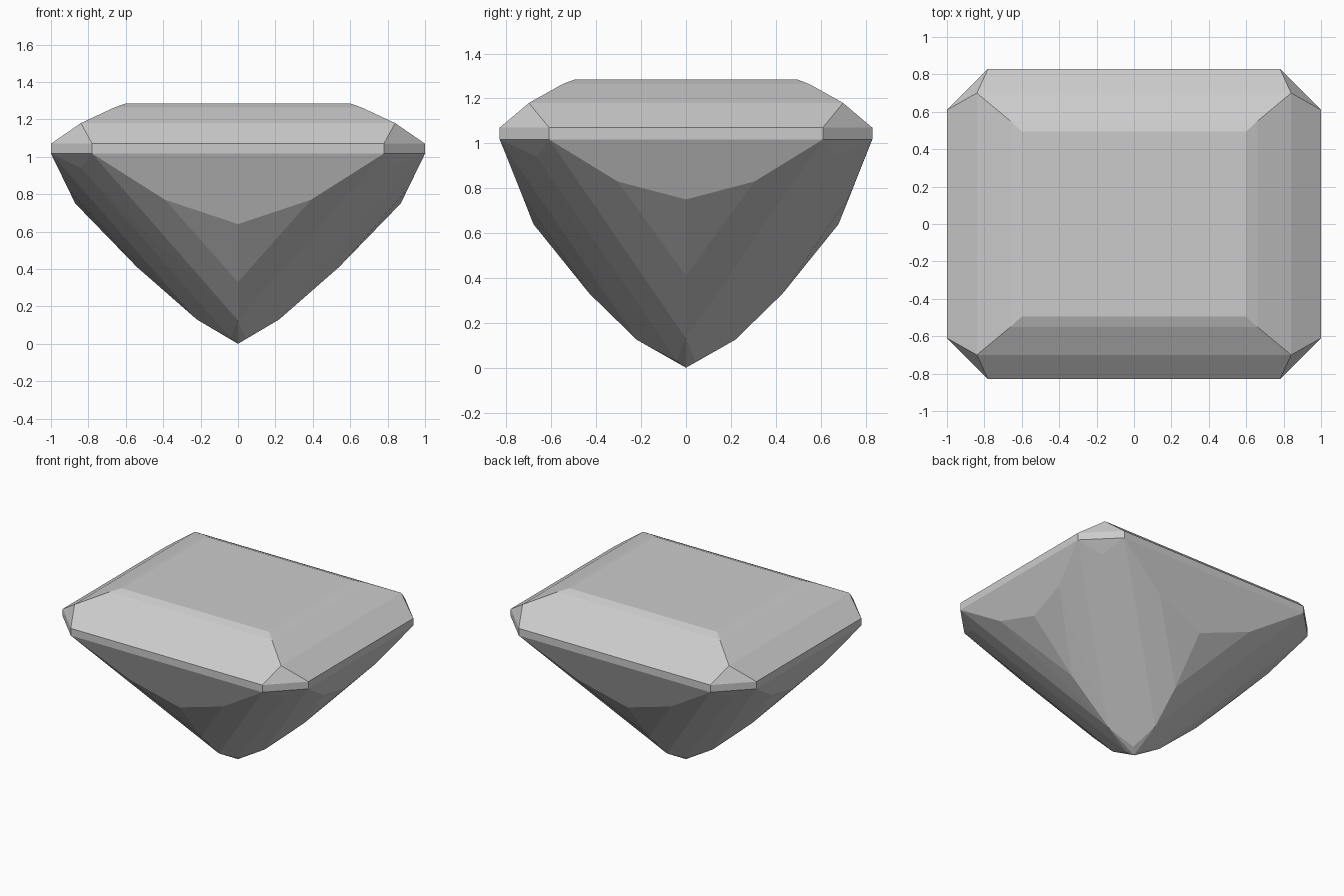
import bpy
import bmesh
import math

cube = bpy.data.objects.get("Cube")
if cube:
    bpy.data.objects.remove(cube, do_unlink=True)

# One grey stone material
grey = bpy.data.materials.new("stone_grey")
grey.use_nodes = True
grey.diffuse_color = (0.6, 0.6, 0.6, 1)
grey.node_tree.nodes["Principled BSDF"].inputs["Base Color"].default_value = (0.6, 0.6, 0.6, 1)

# Facet corners of one quarter of the stone
table_and_crown = [(0.60, 0.495, 1.285), (0.66, 0.55, 1.264), (0.84, 0.70, 1.18)]
girdle = [(x, y, z) for x, y in ((1.0, 0.61), (0.78, 0.83)) for z in (1.07, 1.017)]
corner_facets = [(0.84, 0.665, 0.94), (0.04, 0.04, 0.032)]
front_facets = [(0.39, 0.731, 0.77), (0, 0.68, 0.64), (0, 0.43, 0.33), (0, 0.22, 0.125)]
side_facets = [(0.909, 0.305, 0.83), (0.87, 0, 0.75), (0.54, 0, 0.41), (0.22, 0, 0.13)]
tip = [(0, 0, 0)]
quarter = table_and_crown + girdle + corner_facets + front_facets + side_facets + tip

# Mirror the quarter both ways, then wrap the convex stone around it
corners = {(sx * x + 0.0, sy * y + 0.0, z)
           for x, y, z in quarter for sx in (1, -1) for sy in (1, -1)}
bm = bmesh.new()
for co in sorted(corners):
    bm.verts.new(co)
bmesh.ops.remove_doubles(bm, verts=bm.verts[:], dist=0.0001)
bmesh.ops.convex_hull(bm, input=bm.verts[:])
loose = [v for v in bm.verts if not v.link_faces]
bmesh.ops.delete(bm, geom=loose, context="VERTS")

# Merge flat triangles into whole facets
bmesh.ops.dissolve_limit(bm, angle_limit=math.radians(1), verts=bm.verts[:], edges=bm.edges[:])
bmesh.ops.recalc_face_normals(bm, faces=bm.faces[:])

mesh = bpy.data.meshes.new("cut_gemstone")
bm.to_mesh(mesh)
bm.free()
mesh.materials.append(grey)
gem = bpy.data.objects.new("cut_gemstone", mesh)
bpy.context.collection.objects.link(gem)
